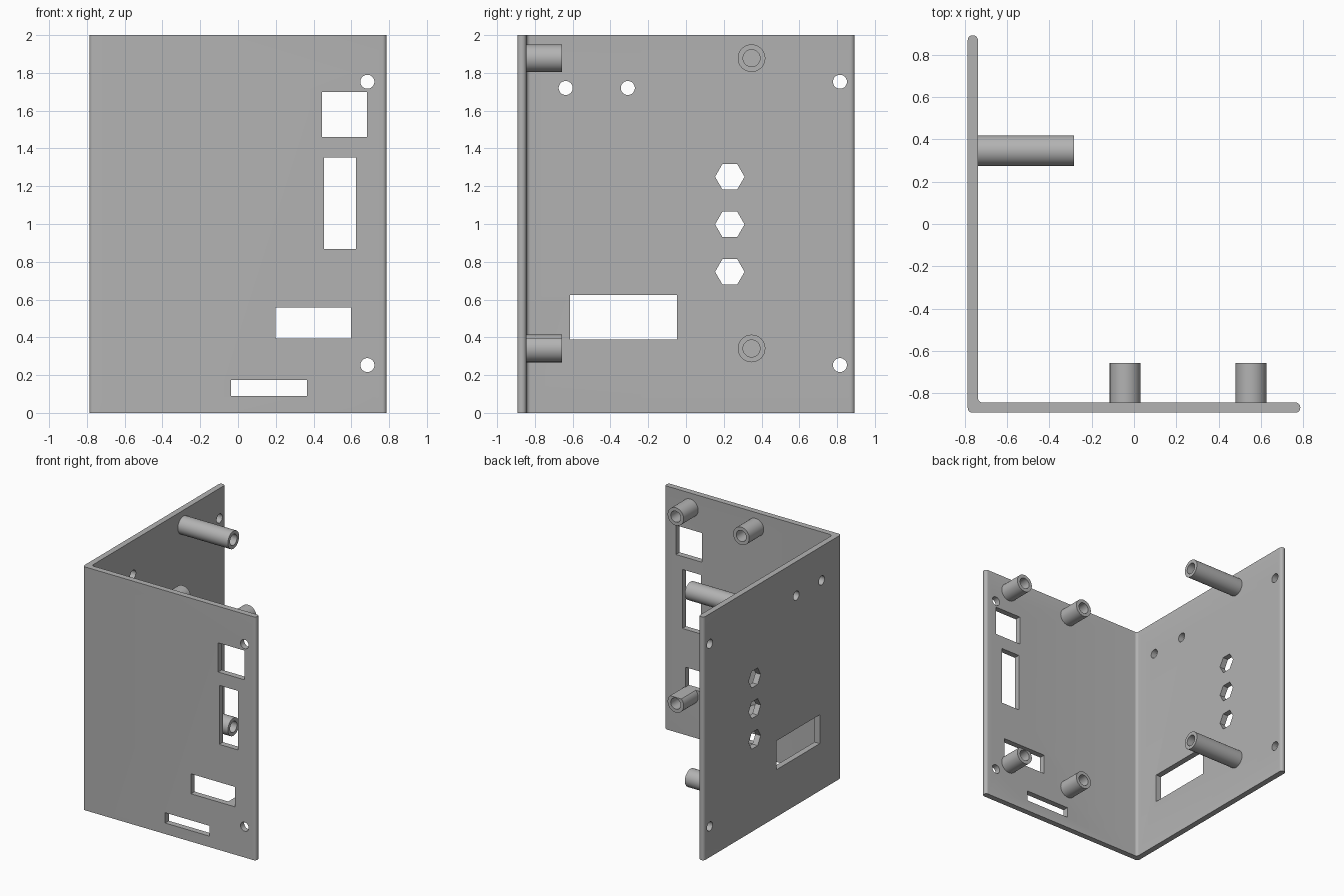
import bpy, bmesh, math
from mathutils import Matrix, Vector

cube = bpy.data.objects.get("Cube")
if cube:
    bpy.data.objects.remove(cube, do_unlink=True)

HX, HY, H, T = 0.787, 0.893, 2.0, 0.048     # half sizes, height, sheet thickness
FRONT_IN, SIDE_IN = -HY + T, -HX + T        # inner faces of the two panels
POST_R, BORE_R, HOLE_R, HEX_R = 0.073, 0.045, 0.037, 0.078

grey = bpy.data.materials.new("plain grey")
grey.use_nodes = True
COLOUR = (0.45, 0.45, 0.45, 1)
grey.diffuse_color = COLOUR
shader = grey.node_tree.nodes["Principled BSDF"]
shader.inputs["Base Color"].default_value = COLOUR
shader.inputs["Roughness"].default_value = 0.6

TURN = {"x": Matrix.Rotation(math.pi / 2, 4, "Y"),
        "y": Matrix.Rotation(-math.pi / 2, 4, "X")}


def cylinder(bm, axis, start, length, radius, sides=48):
    """Solid cylinder growing from start along +x or +y."""
    place = Matrix.Translation(start) @ TURN[axis] @ Matrix.Translation((0, 0, length / 2))
    bmesh.ops.create_cone(bm, cap_ends=True, segments=sides, radius1=radius,
                          radius2=radius, depth=length, matrix=place)


def box(bm, low, high):
    low, high = Vector(low), Vector(high)
    bmesh.ops.create_cube(bm, size=1, matrix=Matrix.Translation((low + high) / 2)
                          @ Matrix.Diagonal((*(high - low), 1)))


def to_object(bm, name):
    bmesh.ops.recalc_face_normals(bm, faces=bm.faces)
    mesh = bpy.data.meshes.new(name)
    bm.to_mesh(mesh)
    bm.free()
    mesh.materials.append(grey)
    obj = bpy.data.objects.new(name, mesh)
    bpy.context.collection.objects.link(obj)
    return obj


def carve(obj, cutter_bm):
    """Subtract the cutter, apply it and smooth the round faces."""
    cutter = to_object(cutter_bm, "cutter")
    cutter.hide_render = True
    mod = obj.modifiers.new("holes", "BOOLEAN")
    mod.operation, mod.solver, mod.object = "DIFFERENCE", "EXACT", cutter
    bpy.ops.object.select_all(action="DESELECT")
    obj.select_set(True)
    bpy.context.view_layer.objects.active = obj
    bpy.ops.object.modifier_apply(modifier=mod.name)
    bpy.data.objects.remove(cutter, do_unlink=True)
    bpy.ops.object.shade_smooth_by_angle(angle=math.radians(30))


# Bent sheet: L profile pulled upward, upright edges rounded
bm = bmesh.new()
outline = [(-HX, -HY), (HX, -HY), (HX, FRONT_IN), (SIDE_IN, FRONT_IN),
           (SIDE_IN, HY), (-HX, HY)]
base = bm.faces.new([bm.verts.new((x, y, 0)) for x, y in outline])
pulled = bmesh.ops.extrude_face_region(bm, geom=[base], use_keep_orig=True)["geom"]
bmesh.ops.translate(bm, vec=(0, 0, H),
                    verts=[v for v in pulled if isinstance(v, bmesh.types.BMVert)])
bmesh.ops.recalc_face_normals(bm, faces=bm.faces)
upright = [e for e in bm.edges if abs(e.verts[0].co.z - e.verts[1].co.z) > 1]
bmesh.ops.bevel(bm, geom=upright, offset=0.0225, segments=6, profile=0.5, affect="EDGES")
panel = to_object(bm, "bent_panel")

# Openings: rectangles as (from, to, bottom, top)
M = 0.02
cuts = bmesh.new()
port = (0.198, 0.598, 0.393, 0.557)
for a, b, low, high in [(0.445, 0.683, 1.46, 1.70), (0.455, 0.625, 0.868, 1.353),
                        port, (-0.037, 0.365, 0.09, 0.175)]:
    box(cuts, (a, -HY - M, low), (b, FRONT_IN + M, high))
box(cuts, (-HX - M, -0.613, 0.388), (SIDE_IN + M, -0.048, 0.625))
for z in (0.253, 1.753):
    cylinder(cuts, "y", (0.685, -HY - M, z), T + 2 * M, HOLE_R)
for y, z in [(0.815, 0.253), (0.815, 1.753), (-0.637, 1.72), (-0.308, 1.72)]:
    cylinder(cuts, "x", (-HX - M, y, z), T + 2 * M, HOLE_R)
for z in (0.747, 0.998, 1.25):
    cylinder(cuts, "x", (-HX - M, 0.232, z), T + 2 * M, HEX_R, 6)
carve(panel, cuts)

# Hollow posts: long ones on the side panel, short ones on the front panel
SINK = 0.01
for level, z in (("lower", 0.341), ("upper", 1.878)):
    posts = [(level + "_side_post", "x", Vector((SIDE_IN, 0.347, z)), 0.455),
             (level + "_front_post_right", "y", Vector((-0.042, FRONT_IN, z)), 0.188),
             (level + "_front_post_left", "y", Vector((0.554, FRONT_IN, z)), 0.188)]
    for name, axis, start, length in posts:
        sink = SINK * Vector((axis == "x", axis == "y", 0))
        bm = bmesh.new()
        cylinder(bm, axis, start - sink, length + SINK, POST_R)
        post = to_object(bm, name)
        bore = bmesh.new()
        cylinder(bore, axis, start + sink * 0.1, length + M, BORE_R)
        if name == "lower_front_post_left":   # trimmed flat above the port opening
            box(bore, (port[0], -HY, port[2]), (port[1] + 0.1, 0, port[3]))
        carve(post, bore)
